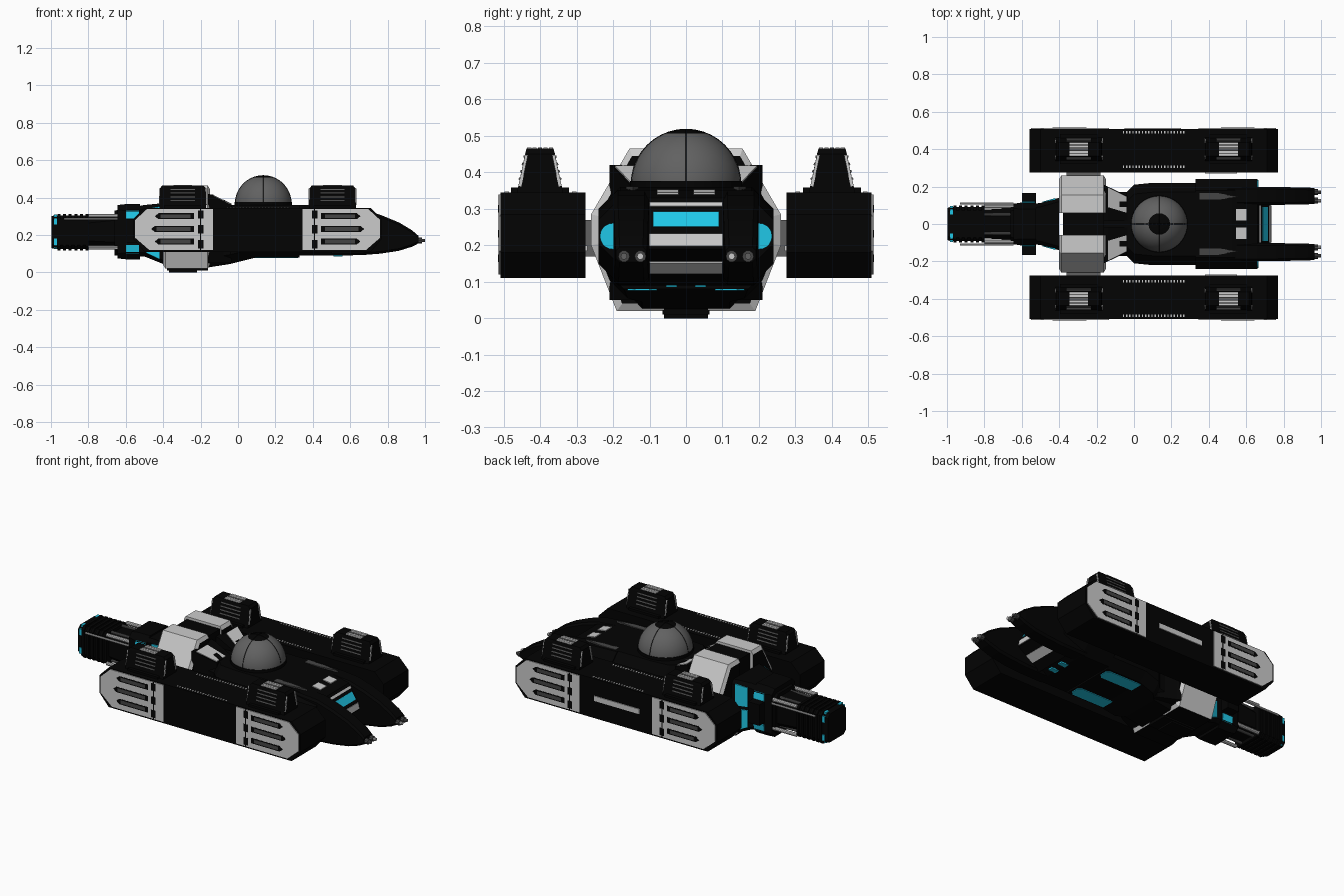
import bpy, bmesh, math
from mathutils import Vector

cube = bpy.data.objects.get("Cube")
if cube:
    bpy.data.objects.remove(cube, do_unlink=True)


def material(name, rgb):
    m = bpy.data.materials.new(name)
    m.use_nodes = True
    m.diffuse_color = (*rgb, 1)
    m.node_tree.nodes["Principled BSDF"].inputs["Base Color"].default_value = (*rgb, 1)
    return m


BLACK = material("hull_black", (0.001, 0.001, 0.001))
WHITE = material("panel_white", (0.6, 0.6, 0.6))
GREY = material("dome_grey", (0.12, 0.12, 0.12))
DARK = material("slot_grey", (0.06, 0.06, 0.06))
CYAN = material("glow_cyan", (0.017, 0.69, 0.96))


def finish(name, bm, *mats):
    bmesh.ops.recalc_face_normals(bm, faces=bm.faces)
    me = bpy.data.meshes.new(name)
    bm.to_mesh(me)
    bm.free()
    for m in mats:
        me.materials.append(m)
    ob = bpy.data.objects.new(name, me)
    bpy.context.collection.objects.link(ob)
    return ob


def skin(name, rings, *mats):
    """Closed skin through rings of equal point count."""
    bm = bmesh.new()
    rows = [[bm.verts.new(p) for p in ring] for ring in rings]
    n = len(rows[0])
    for a, b in zip(rows, rows[1:]):
        for i in range(n):
            j = (i + 1) % n
            bm.faces.new((a[i], a[j], b[j], b[i]))
    bm.faces.new(rows[0])
    bm.faces.new(rows[-1])
    return finish(name, bm, *mats)


def prism(name, axis, pts, a, b, *mats):
    """Extrude a 2D outline along an axis from a to b."""
    put = {"x": lambda p, t: (t, p[0], p[1]),
           "y": lambda p, t: (p[0], t, p[1]),
           "z": lambda p, t: (p[0], p[1], t)}[axis]
    return skin(name, [[put(p, t) for p in pts] for t in (a, b)], *mats)


def box(name, x0, x1, y0, y1, z0, z1, mat):
    return prism(name, "z", [(x0, y0), (x1, y0), (x1, y1), (x0, y1)], z0, z1, mat)


def plate(name, axis, p, q, a, b, mat, t=0.004):
    """Thin plate centred on the line p-q, extruded along an axis."""
    p, q = Vector(p), Vector(q)
    d = (q - p).normalized()
    n = Vector((-d.y, d.x)) * t
    return prism(name, axis, [p - n, q - n, q + n, p + n], a, b, mat)


def loft(name, sections, mat, cy=0):
    """Octagonal body; each section is x, half width, bottom, top, chamfer."""
    rings = []
    for x, w, z0, z1, c in sections:
        half = [(w - c, z0), (w, z0 + c), (w, z1 - c), (w - c, z1)]
        pts = half + [(-y, z) for y, z in reversed(half)]
        rings.append([(x, cy + y, z) for y, z in pts])
    return skin(name, rings, mat)


def rod(name, x0, x1, y, z, r, mat, n=10):
    ring = [(y + r * math.cos(math.tau * i / n), z + r * math.sin(math.tau * i / n)) for i in range(n)]
    return prism(name, "x", ring, x0, x1, mat)


# Central hull, nose and rear neck
loft("main_hull", [(-0.2, 0.17, 0.02, 0.36, 0.05), (-0.04, 0.17, 0.045, 0.36, 0.05),
                   (0.0, 0.21, 0.055, 0.36, 0.05), (0.1, 0.22, 0.08, 0.36, 0.05),
                   (0.33, 0.22, 0.08, 0.36, 0.05)], BLACK)
loft("nose_body", [(0.33, 0.24, 0.09, 0.36, 0.06), (0.52, 0.24, 0.09, 0.352, 0.06),
                   (0.66, 0.24, 0.145, 0.33, 0.06)], BLACK)
prism("nose_front", "y", [(0.58, 0.335), (0.66, 0.33), (0.72, 0.24), (0.73, 0.2), (0.73, 0.19), (0.58, 0.09)],
      -0.11, 0.11, BLACK)
loft("rear_neck", [(-0.66, 0.1, 0.09, 0.33, 0.03), (-0.5, 0.112, 0.085, 0.36, 0.02),
                   (-0.4, 0.14, 0.045, 0.37, 0.02)], BLACK)

# Nose face strips
plate("nose_window", "y", (0.687, 0.29), (0.713, 0.25), -0.09, 0.09, CYAN)
plate("nose_strip_middle", "y", (0.722, 0.232), (0.73, 0.197), -0.1, 0.1, WHITE)
plate("nose_strip_lower", "y", (0.678, 0.155), (0.633, 0.125), -0.1, 0.1, WHITE)
plate("nose_strip_upper", "y", (0.669, 0.316), (0.677, 0.305), -0.1, 0.1, WHITE)

# Rear armour ring with a dark core
box("ring_core", -0.38, -0.16, -0.065, 0.065, 0.01, 0.45, BLACK)
box("keel", -0.37, -0.22, -0.06, 0.06, 0.0, 0.03, BLACK)
for s, side in ((1, "left"), (-1, "right")):
    half = [(0.06, 0.02), (0.19, 0.02), (0.26, 0.2), (0.26, 0.285), (0.155, 0.465), (0.06, 0.465)]
    inner = [(0.06, 0.04), (0.175, 0.04), (0.24, 0.205), (0.24, 0.28), (0.148, 0.445), (0.06, 0.445)]
    rings = [[(x, s * y, z) for y, z in pts]
             for x, pts in ((-0.4, inner), (-0.388, half), (-0.162, half), (-0.15, inner))]
    ring = skin("armour_ring_" + side, rings, WHITE, BLACK)
    # Ends and flat underside are dark
    for f in ring.data.polygons:
        f.material_index = int(abs(f.normal.x) > 0.9 or f.normal.z < -0.7)

    # Tapered shoulder from the ring down to the deck
    skin("shoulder_" + side, [[(x, s * 0.02, 0.05), (x, s * w, 0.05), (x, s * w, z), (x, s * 0.02, z)]
                              for x, w, z in ((-0.16, 0.21, 0.42), (-0.14, 0.2, 0.415), (-0.035, 0.15, 0.36))],
         BLACK)
    skin("shoulder_plate_" + side, [[(x, s * a, z - 0.004), (x, s * b, z - 0.004), (x, s * b, z + 0.004),
                                     (x, s * a, z + 0.004)]
                                    for x, a, b, z in ((-0.14, 0.09, 0.195, 0.415), (-0.04, 0.06, 0.145, 0.3626))],
         WHITE)
    plate("shoulder_notch_" + side, "y", (-0.08, 0.3835), (-0.036, 0.3605), s * 0.09, s * 0.12, BLACK, 0.006)
    box("pod_strut_" + side, -0.36, -0.18, s * 0.2, s * 0.28, 0.17, 0.27, GREY)

    # Prongs and guns
    loft("prong_" + side, [(0.5, 0.048, 0.09, 0.352, 0.012), (0.66, 0.048, 0.092, 0.338, 0.012),
                           (0.76, 0.048, 0.1, 0.308, 0.012), (0.86, 0.046, 0.115, 0.267, 0.012),
                           (0.93, 0.045, 0.137, 0.225, 0.012), (0.965, 0.042, 0.155, 0.195, 0.01)],
         BLACK, s * 0.15)
    for y in (0.125, 0.17):
        rod("gun_sleeve_" + side, 0.95, 0.985, s * y, 0.17, 0.016, DARK)
        rod("gun_barrel_" + side, 0.95, 1.0, s * y, 0.17, 0.009, WHITE if y < 0.15 else GREY)
    rod("nose_lamp_" + side, 0.65, 0.665, s * 0.2, 0.225, 0.036, CYAN, 20)

    # Deck and belly inlays
    prism("deck_blade_" + side, "z", [(0.35, s * 0.13), (0.35, s * 0.165), (0.45, s * 0.165), (0.56, s * 0.145),
                                      (0.45, s * 0.13)], 0.35, 0.361, DARK)
    plate("deck_hatch_" + side, "y", (0.545, 0.349), (0.6, 0.3405), s * 0.02, s * 0.08, WHITE)
    prism("belly_light_" + side, "z", [(0.05, s * 0.1), (0.07, s * 0.08), (0.3, s * 0.08), (0.32, s * 0.1),
                                       (0.32, s * 0.14), (0.3, s * 0.16), (0.07, s * 0.16), (0.05, s * 0.14)],
          0.076, 0.085, CYAN)
    box("belly_lamp_" + side, 0.51, 0.56, s * 0.025, s * 0.055, 0.086, 0.095, CYAN)

# Collar with side wings, tail engine
loft("collar", [(-0.645, 0.108, 0.075, 0.36, 0.025), (-0.6, 0.115, 0.07, 0.365, 0.035),
                (-0.525, 0.115, 0.07, 0.365, 0.035)], BLACK)
box("collar_wings", -0.6, -0.525, -0.165, 0.165, 0.16, 0.285, BLACK)
loft("tail_shaft", [(-0.84, 0.075, 0.14, 0.29, 0.03), (-0.64, 0.085, 0.13, 0.31, 0.03)], BLACK)
loft("tail_engine", [(-0.998, 0.085, 0.13, 0.3, 0.02), (-0.98, 0.092, 0.125, 0.305, 0.02),
                     (-0.8, 0.092, 0.125, 0.305, 0.02)], BLACK)
for i in range(6):
    x = -0.965 + i * 0.03
    loft("engine_rib", [(x, 0.1, 0.118, 0.312, 0.02), (x + 0.016, 0.1, 0.118, 0.312, 0.02)], BLACK)
for s in (1, -1):
    rod("tail_rail", -0.93, -0.645, s * 0.11, 0.285, 0.006, WHITE)
    for up in (1, -1):
        z = 0.2175 + up * 0.085
        rod("tail_pipe", -0.8, -0.64, s * 0.095, z, 0.011, WHITE)
        rod("tail_pipe_inner", -0.8, -0.64, s * 0.05, z, 0.008, GREY)
        side_z = 0.2175 + up * 0.055
        box("engine_side_light", -0.983, -0.967, s * 0.085, s * 0.097, side_z - 0.018, side_z + 0.018, CYAN)
        box("engine_flat_light", -0.983, -0.967, s * 0.05, s * 0.08, z - 0.006, z + 0.007, CYAN)
        plate("collar_light", "x", (s * 0.115, 0.2175 + up * 0.07), (s * 0.108, 0.2175 + up * 0.115),
              -0.598, -0.53, CYAN, 0.006)
    # Tall split lights along the neck
    for low, high in (((0.105, 0.07), (0.205, 0.205)), ((0.225, 0.225), (0.34, 0.352))):
        skin("neck_light", [[(x, s * y, z0), (x, s * (y + 0.009), z0), (x, s * (y + 0.009), z1), (x, s * y, z1)]
                            for x, y, z0, z1 in ((-0.49, 0.11, low[0], high[0]), (-0.42, 0.13, low[1], high[1]))],
             CYAN)

# Dome with dark crown, seams and base ring
bm = bmesh.new()
bmesh.ops.create_uvsphere(bm, u_segments=40, v_segments=24, radius=0.15)
bmesh.ops.translate(bm, verts=bm.verts, vec=(0.135, 0, 0.368))
dome = finish("dome", bm, GREY, BLACK)
for p in dome.data.polygons:
    p.use_smooth = True
    p.material_index = int(p.center.z > 0.507)
for k in range(2):
    bpy.ops.mesh.primitive_torus_add(major_radius=0.15, minor_radius=0.0015, major_segments=40, minor_segments=4,
                                     location=(0.135, 0, 0.368), rotation=(math.pi / 2, 0, k * math.pi / 2))
    bpy.context.object.name = "dome_seam"
    bpy.context.object.data.materials.append(BLACK)
bpy.ops.mesh.primitive_cylinder_add(vertices=40, radius=0.153, depth=0.03, location=(0.135, 0, 0.362))
bpy.context.object.name = "dome_base"
bpy.context.object.data.materials.append(BLACK)

# Side pods, alike on both sides
MID = 0.105
for s in (1, -1):
    prism("pod", "y", [(-0.56, 0.18), (-0.56, 0.285), (-0.5, 0.345), (0.71, 0.345), (0.77, 0.285),
                       (0.77, 0.18), (0.71, 0.11), (-0.5, 0.11)], s * 0.275, s * 0.508, BLACK)
    face = s * 0.508
    for e in (1, -1):
        def X(d):
            return MID + e * d
        # Panel with slots and a vertical dark strip
        prism("pod_panel", "y", [(X(0.24), 0.12), (X(0.58), 0.12), (X(0.655), 0.185), (X(0.655), 0.28),
                                 (X(0.59), 0.34), (X(0.24), 0.34)], face, face + s * 0.005, WHITE)
        for z in (0.165, 0.232, 0.3):
            long = 0.02 if z == 0.232 else 0
            prism("panel_slot", "y", [(X(0.34), z - 0.016), (X(0.53 + long), z - 0.016), (X(0.55 + long), z),
                                      (X(0.53 + long), z + 0.016), (X(0.34), z + 0.016)],
                  face, face + s * 0.006, BLACK)
            box("slot_insert", X(0.36), X(0.52 + long), face, face + s * 0.007, z - 0.01, z + 0.01, DARK)
        for z in (0.15, 0.23, 0.31):
            box("panel_strip", X(0.29), X(0.32), face, face + s * 0.006, z - 0.022, z + 0.022, BLACK)
        box("panel_seam", X(0.302), X(0.308), face, face + s * 0.006, 0.12, 0.34, BLACK)

        # Turret on top of the pod
        cx, cy = X(0.4), s * 0.4
        skin("turret", [[(cx + i * a, cy + j * b, z) for i, j in ((1, 1), (-1, 1), (-1, -1), (1, -1))]
                        for a, b, z in ((0.125, 0.065, 0.34), (0.125, 0.06, 0.36), (0.122, 0.041, 0.45),
                                        (0.11, 0.037, 0.465))], BLACK)
        for i in range(5):
            y = cy - 0.03 + i * 0.015
            box("turret_vent", cx - 0.05, cx + 0.05, y - 0.006, y + 0.006, 0.455, 0.468, GREY if i == 2 else WHITE)
        for j in (1, -1):
            box("turret_foot", cx - 0.1, cx + 0.1, cy + j * 0.055, cy + j * 0.08, 0.34, 0.358, BLACK)
            for i in (-1, 1):
                plate("turret_trim", "x", (cy + j * 0.055, 0.362), (cy + j * 0.037, 0.448),
                      cx + i * 0.118, cx + i * 0.128, WHITE)
            for z in (0.38, 0.4, 0.42, 0.44):
                y = cy + j * (0.06 - (z - 0.36) * 0.211)
                plate("turret_louvre", "x", (y, z), (y - j * 0.001, z + 0.006), cx - 0.065, cx + 0.065, GREY, 0.003)

    # Vents along the top and a small bar on the inner side
    box("pod_inner_bar", 0.38, 0.55, s * 0.27, s * 0.276, 0.185, 0.2, WHITE)
    for i in range(20):
        x = -0.06 + i * 0.017
        for y in (0.3, 0.485):
            box("pod_top_vent", x, x + 0.007, s * y, s * (y + 0.012), 0.34, 0.348, WHITE)
box("pod_light_bar", -0.05, 0.25, 0.508, 0.513, 0.215, 0.245, WHITE)
